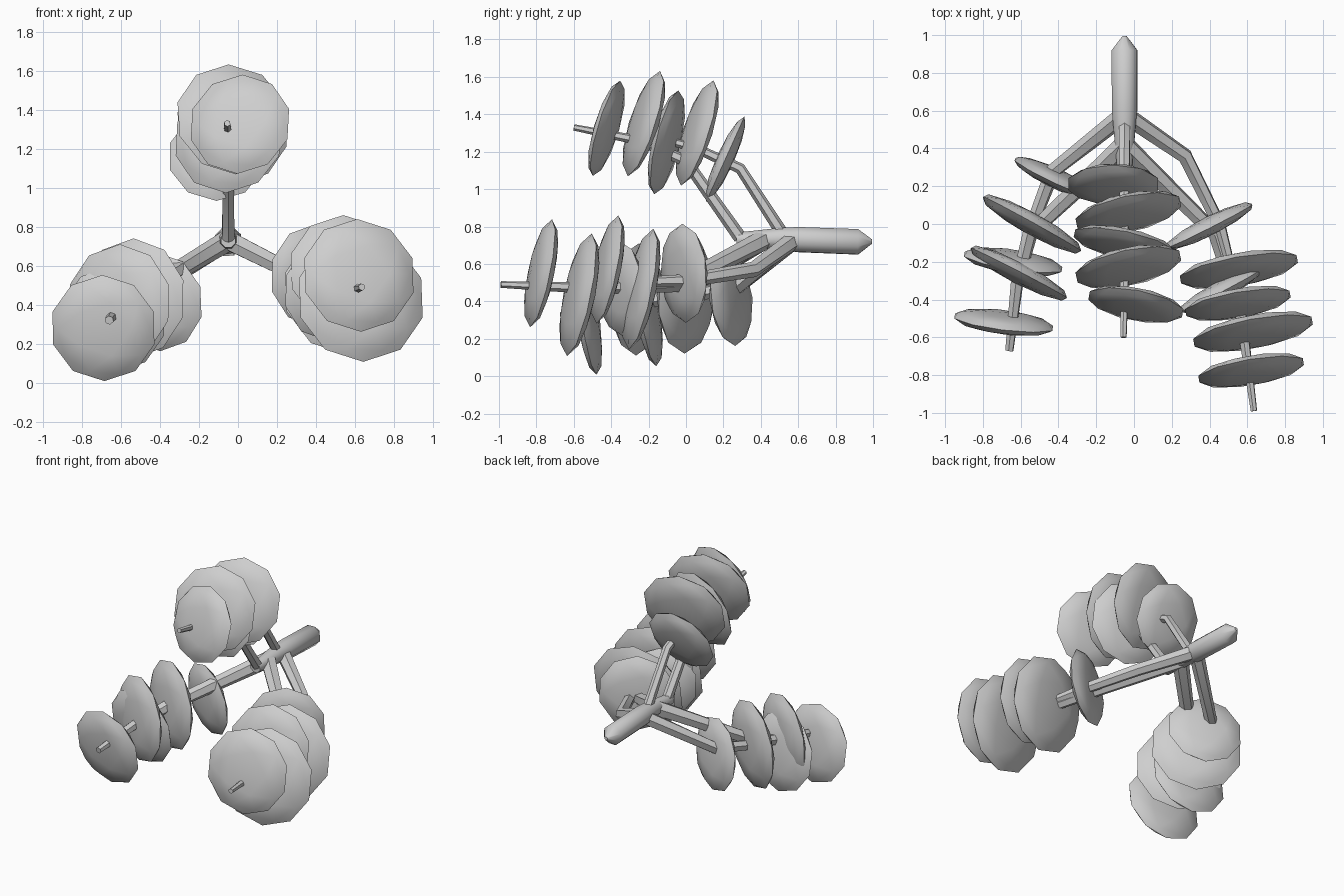
import bpy, bmesh, math
from mathutils import Vector, Matrix

grey = bpy.data.materials.new("light grey")
grey.diffuse_color = (0.62, 0.62, 0.62, 1)


def finish(bm, name, angle):
    bmesh.ops.recalc_face_normals(bm, faces=bm.faces[:])
    me = bpy.data.meshes.new(name)
    bm.to_mesh(me)
    bm.free()
    me.materials.append(grey)
    ob = bpy.data.objects.new(name, me)
    bpy.context.collection.objects.link(ob)
    bpy.ops.object.select_all(action='DESELECT')
    ob.select_set(True)
    bpy.context.view_layer.objects.active = ob
    bpy.ops.object.shade_smooth_by_angle(angle=math.radians(angle))


def tube(name, points, radii, sides=6):
    """Tapered tube swept along a path, closed at both ends."""
    pts = [Vector(p) for p in points]
    bm = bmesh.new()
    rings = []
    for i, (p, r) in enumerate(zip(pts, radii)):
        d = Vector((0, 0, 0))
        if i > 0:
            d += (p - pts[i - 1]).normalized()
        if i < len(pts) - 1:
            d += (pts[i + 1] - p).normalized()
        d.normalize()
        u = d.cross(Vector((0.35, 0.1, 0.93))).normalized()
        v = d.cross(u)
        rings.append([bm.verts.new(p + r * (math.cos(a) * u + math.sin(a) * v))
                      for a in (math.tau * k / sides for k in range(sides))])
    for a, b in zip(rings, rings[1:]):
        for k in range(sides):
            j = (k + 1) % sides
            bm.faces.new((a[k], a[j], b[j], b[k]))
    bm.faces.new(rings[0])
    bm.faces.new(rings[-1])
    finish(bm, name, 50)


def leaf_disc(name, centre, normal, radius, flat=0.19):
    """Flattened low-poly ball facing along the given normal."""
    bm = bmesh.new()
    q = Vector(normal).to_track_quat('Z', 'Y').to_matrix().to_4x4()
    m = Matrix.Translation(centre) @ q @ Matrix.Diagonal((radius, radius, radius * flat, 1))
    bmesh.ops.create_icosphere(bm, subdivisions=2, radius=1.0, matrix=m)
    finish(bm, name, 60)


# trunk, lying along y with a pointed root end
tube("trunk", [(-0.05, 0.995, 0.72), (-0.05, 0.92, 0.718), (-0.05, 0.6, 0.73),
               (-0.05, 0.5, 0.735), (-0.05, 0.27, 0.73)],
     [0.012, 0.073, 0.072, 0.062, 0.04], 8)

# two branches for each of the three arms
branches = {
    "upper_outer": ([(-0.05, 0.53, 0.74), (-0.05, 0.29, 1.11), (-0.05, 0.05, 1.22), (-0.05, -0.1, 1.26)],
                    [0.034, 0.03, 0.026, 0.02]),
    "upper_inner": ([(-0.05, 0.29, 0.74), (-0.05, 0.0, 1.15), (-0.05, -0.25, 1.26), (-0.055, -0.6, 1.33)],
                    [0.036, 0.032, 0.026, 0.017]),
    "left_outer": ([(-0.05, 0.58, 0.73), (-0.43, 0.28, 0.48), (-0.53, 0.02, 0.43), (-0.58, -0.2, 0.4)],
                   [0.05, 0.042, 0.036, 0.025]),
    "left_inner": ([(-0.05, 0.42, 0.73), (-0.55, -0.05, 0.43), (-0.62, -0.32, 0.38), (-0.66, -0.67, 0.32)],
                   [0.055, 0.042, 0.035, 0.023]),
    "right_outer": ([(-0.05, 0.58, 0.73), (0.27, 0.36, 0.57), (0.45, 0.0, 0.51), (0.53, -0.3, 0.5)],
                    [0.05, 0.042, 0.036, 0.025]),
    "right_inner": ([(-0.05, 0.42, 0.73), (0.43, -0.05, 0.49), (0.57, -0.5, 0.47), (0.635, -0.99, 0.49)],
                    [0.055, 0.042, 0.032, 0.018]),
}
for name, (path, radii) in branches.items():
    tube(name + "_branch", path, radii)

# foliage discs: centre, facing direction, radius
discs = {
    "upper": [((-0.11, 0.21, 1.16), (0.0, -0.91, 0.41), 0.25),
              ((-0.03, 0.06, 1.30), (0.2, -0.93, 0.3), 0.295),
              ((-0.05, -0.105, 1.25), (-0.2, -0.95, 0.23), 0.285),
              ((-0.03, -0.225, 1.35), (0.2, -0.94, 0.3), 0.295),
              ((0.01, -0.425, 1.325), (-0.18, -0.94, 0.28), 0.265)],
    "left": [((-0.41, 0.24, 0.415), (-0.42, -0.9, -0.1), 0.255),
             ((-0.54, 0.0, 0.43), (-0.48, -0.87, 0.03), 0.31),
             ((-0.64, -0.2, 0.325), (-0.15, -0.97, -0.15), 0.275),
             ((-0.61, -0.26, 0.41), (-0.46, -0.89, 0.03), 0.3),
             ((-0.69, -0.52, 0.28), (-0.12, -0.97, -0.15), 0.275)],
    "right": [((0.4, -0.01, 0.55), (0.45, -0.89, -0.04), 0.265),
              ((0.46, -0.35, 0.47), (0.46, -0.88, -0.04), 0.255),
              ((0.555, -0.24, 0.465), (0.17, -0.96, 0.2), 0.33),
              ((0.55, -0.42, 0.57), (0.17, -0.96, 0.2), 0.295),
              ((0.63, -0.57, 0.435), (0.18, -0.96, 0.2), 0.335),
              ((0.62, -0.775, 0.55), (0.16, -0.96, 0.2), 0.295)],
}
for arm, items in discs.items():
    for i, (c, n, r) in enumerate(items):
        leaf_disc(f"{arm}_foliage_{i + 1}", c, n, r)
